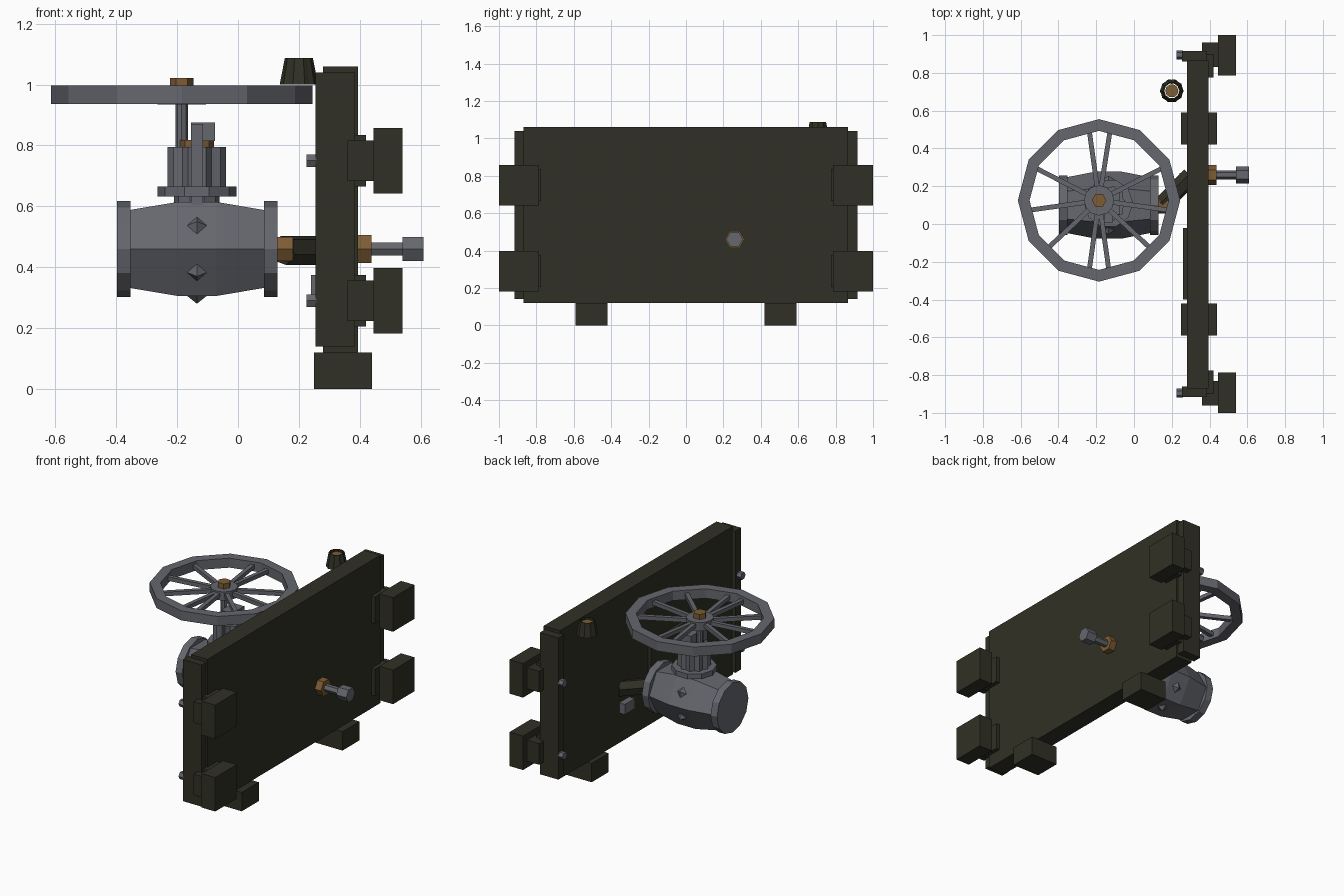
import bpy, bmesh
from math import cos, sin, radians, tau
from mathutils import Vector, Matrix

if "Cube" in bpy.data.objects:
    bpy.data.objects.remove(bpy.data.objects["Cube"], do_unlink=True)


def make_material(name, rgb):
    m = bpy.data.materials.new(name)
    m.use_nodes = True
    m.diffuse_color = (*rgb, 1)
    m.node_tree.nodes["Principled BSDF"].inputs["Base Color"].default_value = (*rgb, 1)
    return m


OLIVE = make_material("dark olive paint", (0.03, 0.03, 0.019))
STEEL = make_material("grey steel", (0.13, 0.135, 0.155))
BRASS = make_material("old brass", (0.205, 0.107, 0.034))


def finish(bm, name, mat):
    bmesh.ops.recalc_face_normals(bm, faces=bm.faces)
    mesh = bpy.data.meshes.new(name)
    bm.to_mesh(mesh)
    bm.free()
    mesh.materials.append(mat)
    ob = bpy.data.objects.new(name, mesh)
    bpy.context.collection.objects.link(ob)
    return ob


def box(name, x, y, z, mat):
    """Box from three (low, high) ranges."""
    bm = bmesh.new()
    bmesh.ops.create_cube(bm, size=1)
    for v in bm.verts:
        v.co = [(lo + hi) / 2 + c * (hi - lo) for c, (lo, hi) in zip(v.co, (x, y, z))]
    return finish(bm, name, mat)


def lathe(name, profile, sides, loc, mat, axis="Z", turn=0, ring=False, flute=1):
    """Revolve (radius, height) points; ring closes the profile, flute pulls in alternate points."""
    bm = bmesh.new()
    loops = []
    for r, h in profile:
        loop = []
        for i in range(sides):
            a = tau * i / sides + radians(turn)
            q = r * (flute if i % 2 else 1)
            p = (q * cos(a), q * sin(a), h)
            if axis == "X":
                p = (p[2], p[0], p[1])
            loop.append(bm.verts.new(Vector(p) + Vector(loc)))
        loops.append(loop)
    pairs = list(zip(loops, loops[1:]))
    if ring:
        pairs.append((loops[-1], loops[0]))
    else:
        bm.faces.new(loops[0])
        bm.faces.new(loops[-1])
    for a, b in pairs:
        for i in range(sides):
            j = (i + 1) % sides
            bm.faces.new((a[i], a[j], b[j], b[i]))
    return finish(bm, name, mat)


def cylinder(name, r, lo, hi, sides, loc, mat, **kw):
    return lathe(name, [(r, lo), (r, hi)], sides, loc, mat, **kw)


def bar(name, start, end, r, sides, mat):
    """Straight rod between two points."""
    start, end = Vector(start), Vector(end)
    d = end - start
    bm = bmesh.new()
    m = Matrix.Translation((start + end) / 2) @ d.to_track_quat("Z", "Y").to_matrix().to_4x4()
    bmesh.ops.create_cone(bm, cap_ends=True, segments=sides, radius1=r, radius2=r,
                          depth=d.length, matrix=m @ Matrix.Rotation(radians(45), 4, "Z"))
    return finish(bm, name, mat)


# Main panel with edge rails, feet and hinge blocks
box("panel", (0.28, 0.395), (-0.87, 0.865), (0.12, 1.06), OLIVE)
box("panel_back_plate", (0.26, 0.28), (-0.4, -0.02), (0.4, 0.65), OLIVE)
box("panel_bracket", (0.24, 0.28), (0.17, 0.27), (0.31, 0.375), STEEL)
for s, side in ((-1, "front"), (1, "back")):
    def span(a, b):
        return tuple(sorted((s * a, s * b)))
    box(side + "_edge_rail", (0.255, 0.385), span(0.86, 0.917), (0.14, 1.04), OLIVE)
    box(side + "_foot", (0.25, 0.44), span(0.42, 0.59), (0, 0.12), OLIVE)
    for z, level in ((0.29, "lower"), (0.75, "upper")):
        tag = f"{side}_{level}_"
        box(tag + "hinge_plate", (0.38, 0.42), span(0.775, 0.9), (z - 0.085, z + 0.085), OLIVE)
        box(tag + "hinge_arm", (0.36, 0.446), span(0.83, 0.96), (z - 0.067, z + 0.067), OLIVE)
        box(tag + "hinge_block", (0.445, 0.54), span(0.785, 1), (z - 0.108, z + 0.108), OLIVE)
        cylinder(tag + "bolt", 0.024, 0.225, 0.26, 6, (0, s * 0.895, z), STEEL, axis="X")

# Through fitting on the outer side of the panel
PORT = (0, 0.26, 0.46)
cylinder("port_nut", 0.053, 0.39, 0.438, 6, PORT, BRASS, axis="X")
cylinder("port_shaft", 0.024, 0.43, 0.55, 6, PORT, STEEL, axis="X")
cylinder("port_head", 0.045, 0.54, 0.61, 6, PORT, STEEL, axis="X")

# Hexagonal valve body with flanged ends
MID = -0.135
BODY = (0, 0.1, 0.46)
lathe("valve_body", [(0.145, -0.37), (0.178, -0.2), (0.178, -0.07), (0.145, 0.1)],
      6, BODY, STEEL, axis="X")
for lo, name in ((-0.398, "left"), (0.085, "right")):
    cylinder(name + "_flange", 0.158, lo, lo + 0.045, 12, BODY, STEEL, axis="X")
for i in range(6):
    a = tau * (i + 0.5) / 6
    out = Vector((0, cos(a), sin(a)))
    bm = bmesh.new()
    bmesh.ops.create_cone(bm, segments=4, radius1=0.05, radius2=0, depth=0.04, cap_ends=True,
                          matrix=Matrix.Translation(Vector((MID, 0.1, 0.46)) + out * 0.16)
                          @ out.to_track_quat("Z", "Y").to_matrix().to_4x4())
    finish(bm, f"body_stud_{i + 1}", STEEL)

# Connection from the valve to the panel
cylinder("pipe_nut", 0.045, 0.13, 0.18, 6, BODY, BRASS, axis="X")
bar("link_pipe", (0.15, 0.1, 0.455), (0.3, 0.255, 0.455), 0.05, 6, OLIVE)

# Bonnet: neck, flange, fluted housing, gland and stem
BONNET = (MID, 0.11, 0)
cylinder("bonnet_neck", 0.075, 0.58, 0.64, 10, BONNET, STEEL)
cylinder("bonnet_flange", 0.13, 0.632, 0.665, 10, BONNET, STEEL)
lathe("bonnet_housing", [(0.096, 0.66), (0.096, 0.795)], 20, BONNET, STEEL, flute=0.84)
cylinder("gland_ring", 0.056, 0.79, 0.818, 8, BONNET, BRASS)
box("gland_block", (-0.155, -0.075), (0.05, 0.17), (0.815, 0.875), STEEL)
box("bonnet_rib", (-0.155, -0.115), (0.005, 0.06), (0.59, 0.87), STEEL)

# Handwheel
HUB = Vector((-0.185, 0.125, 0))
cylinder("stem", 0.02, 0.64, 0.96, 8, HUB, STEEL)
lathe("wheel_rim", [(0.43, 0.937), (0.43, 0.997), (0.368, 0.997), (0.368, 0.937)],
      12, HUB, STEEL, ring=True)
cylinder("wheel_hub", 0.08, 0.935, 0.99, 12, HUB, STEEL)
cylinder("wheel_nut", 0.039, 0.985, 1.022, 6, HUB, BRASS)
for i, deg in enumerate((27, 81, 98, 153, 188, 223, 262, 278, 317, 352)):
    d = Vector((cos(radians(deg)), sin(radians(deg)), 0))
    lift = Vector((0, 0, 0.967))
    bar(f"wheel_spoke_{i + 1}", HUB + d * 0.06 + lift, HUB + d * 0.375 + lift, 0.018, 4, STEEL)

# Hollow fluted knob with a brass core
KNOB = (0.2, 0.705, 0)
lathe("knob_shell", [(0.063, 1.0), (0.046, 1.088), (0.04, 1.088), (0.044, 1.0)],
      20, KNOB, OLIVE, ring=True, flute=0.93)
cylinder("knob_core", 0.035, 1.0, 1.075, 10, KNOB, BRASS)
